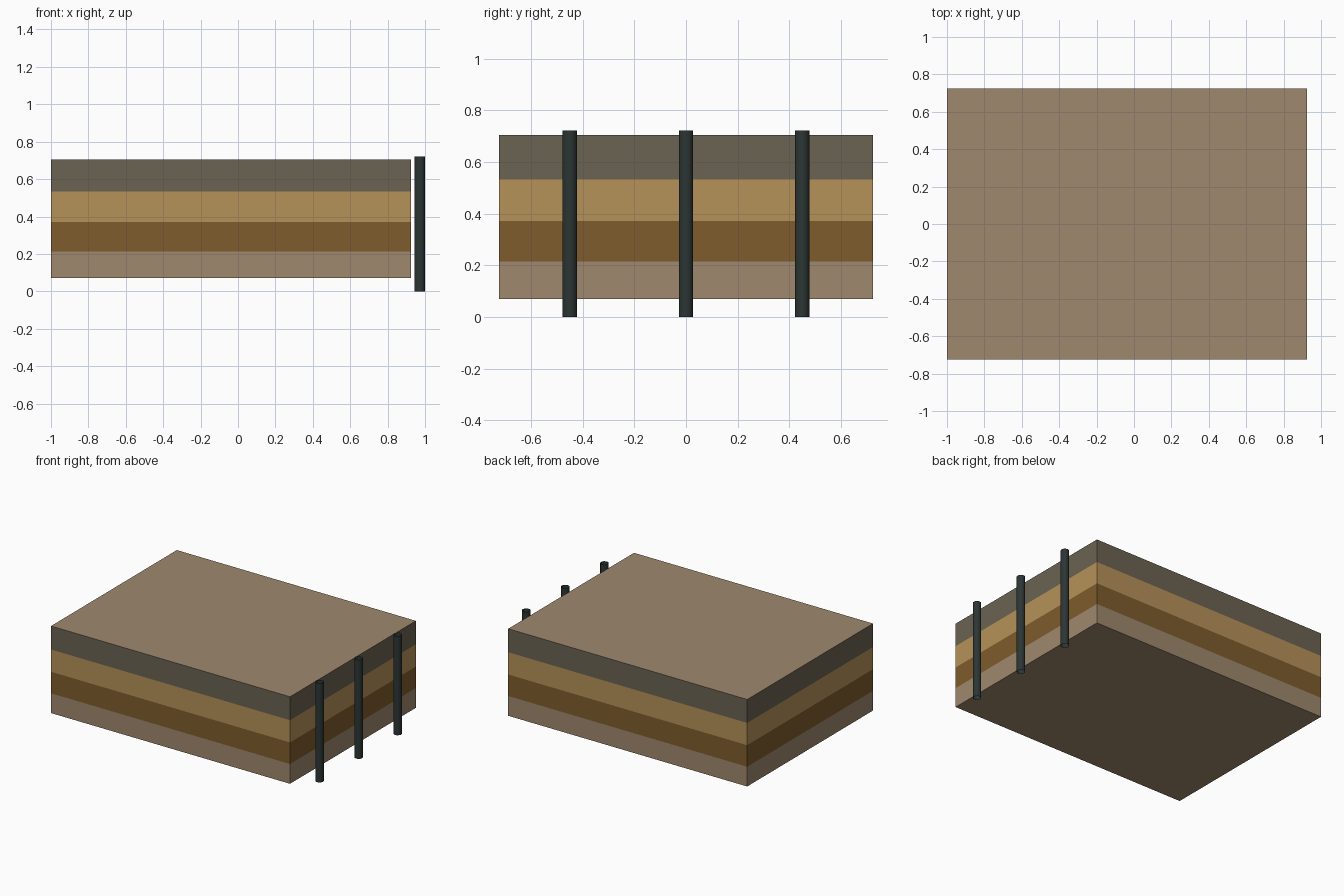
import bpy, bmesh, math

if "Cube" in bpy.data.objects:
    bpy.data.objects.remove(bpy.data.objects["Cube"])


def material(name, hex_code):
    def lin(c):
        return c / 12.92 if c <= 0.04045 else ((c + 0.055) / 1.055) ** 2.4
    m = bpy.data.materials.new(name)
    rgb = [lin(int(hex_code[i:i + 2], 16) / 255) for i in (0, 2, 4)]
    m.diffuse_color = (*rgb, 1.0)
    m.use_nodes = True
    m.node_tree.nodes["Principled BSDF"].inputs["Base Color"].default_value = m.diffuse_color
    return m


def add_object(name, bm, mats):
    mesh = bpy.data.meshes.new(name)
    bm.to_mesh(mesh)
    bm.free()
    for m in mats:
        mesh.materials.append(m)
    obj = bpy.data.objects.new(name, mesh)
    bpy.context.scene.collection.objects.link(obj)
    return obj


tan = material("tan", "9F886D")
brown = material("dark brown", "7E5C2D")
ochre = material("light ochre", "B69259")
grey = material("warm grey", "6B6352")
pipe_black = material("pipe black", "2C3634")

# Layered block: one box cut at the layer heights, sides coloured by height
X0, X1, Y, Z0, Z1 = -1.0, 0.926, 0.724, 0.07, 0.704
LEVELS = (0.214, 0.371, 0.533)
bm = bmesh.new()
bmesh.ops.create_cube(bm, size=1)
for v in bm.verts:
    v.co.x = X1 if v.co.x > 0 else X0
    v.co.y = Y if v.co.y > 0 else -Y
    v.co.z = Z1 if v.co.z > 0 else Z0
for z in LEVELS:
    bmesh.ops.bisect_plane(bm, geom=bm.verts[:] + bm.edges[:] + bm.faces[:],
                           plane_co=(0, 0, z), plane_no=(0, 0, 1))
bm.normal_update()
for f in bm.faces:
    height = f.calc_center_median().z
    # top and bottom share the tan of the lowest layer
    f.material_index = 0 if abs(f.normal.z) > 0.5 else sum(height > z for z in LEVELS)
add_object("layered_block", bm, [tan, brown, ochre, grey])

# Three open upright pipes beside the right face
for name, y in (("front_pipe", -0.45), ("middle_pipe", 0.0), ("back_pipe", 0.45)):
    bm = bmesh.new()
    bmesh.ops.create_cone(bm, cap_ends=False, segments=32, radius1=0.028,
                          radius2=0.028, depth=0.722)
    bmesh.ops.translate(bm, verts=bm.verts, vec=(0.972, y, 0.361))
    for f in bm.faces:
        f.smooth = True
    add_object(name, bm, [pipe_black])
